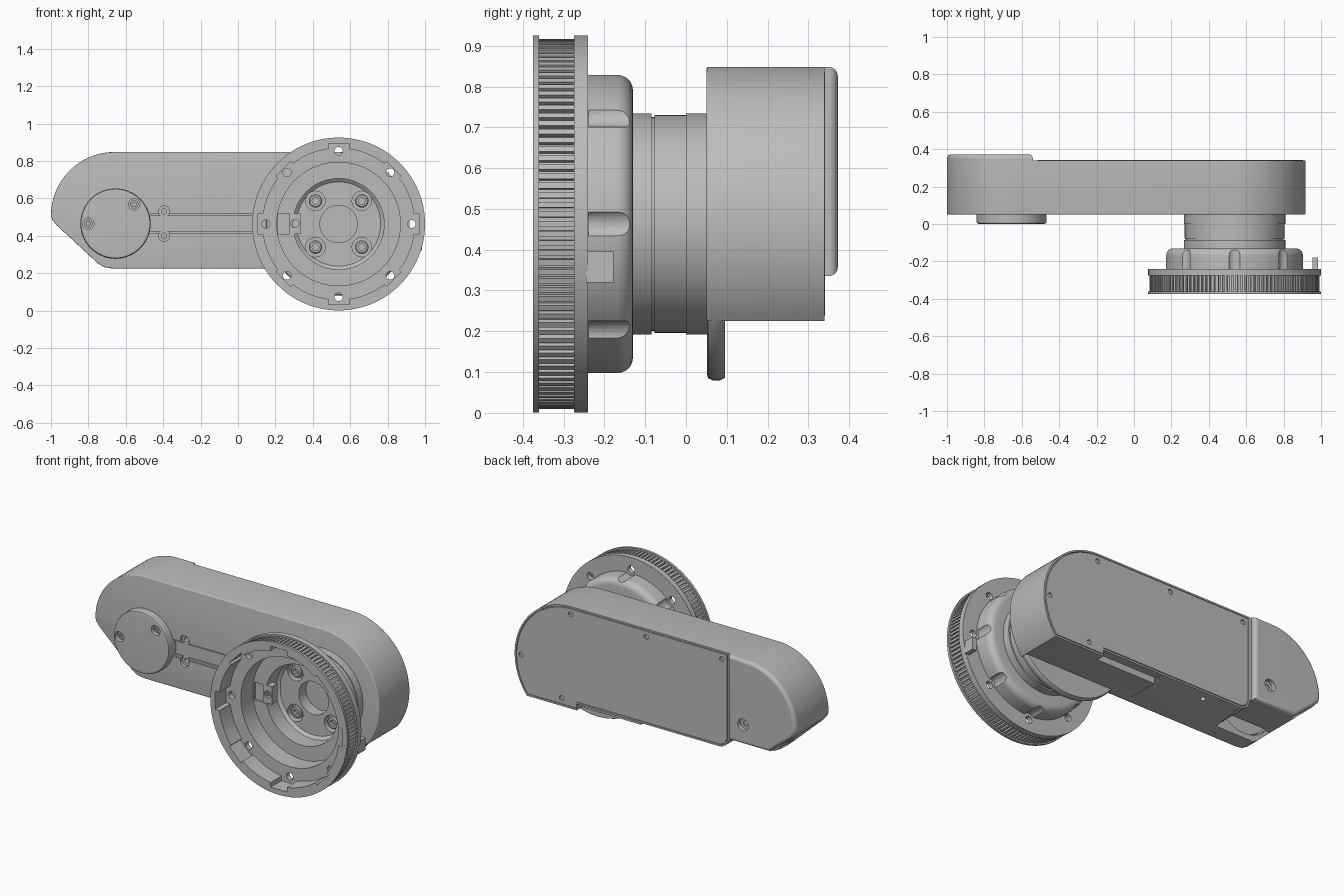
import bpy, bmesh
from math import pi, cos, sin, asin, radians, degrees
from mathutils import Matrix

cube = bpy.data.objects.get("Cube")
if cube:
    bpy.data.objects.remove(cube, do_unlink=True)

grey = bpy.data.materials.new("plain grey")
grey.use_nodes = True
grey.diffuse_color = (0.5, 0.5, 0.5, 1)
grey.node_tree.nodes["Principled BSDF"].inputs["Base Color"].default_value = (0.5, 0.5, 0.5, 1)

CX, CZ = 0.538, 0.463        # pulley axis
PX, PZ = -0.655, 0.465       # round cap axis
BOTTOM, RAISED = 0.225, 0.264    # arm underside, and its raised back edge
END_X, END_R = 0.533, 0.385      # round end of the arm, level with the pulley


def smooth(mesh):
    mesh.shade_smooth()
    mesh.set_sharp_from_angle(angle=radians(30))


def finish(name, bm):
    bmesh.ops.recalc_face_normals(bm, faces=bm.faces)
    mesh = bpy.data.meshes.new(name)
    bm.to_mesh(mesh)
    bm.free()
    mesh.materials.append(grey)
    obj = bpy.data.objects.new(name, mesh)
    bpy.context.collection.objects.link(obj)
    smooth(mesh)
    return obj


def lathe(name, profile, x, z, steps=96):
    """Revolve a closed (radius, y) profile round the y axis."""
    bm = bmesh.new()
    vs = [bm.verts.new((r, y, 0)) for r, y in profile]
    es = [bm.edges.new((vs[i - 1], vs[i])) for i in range(len(vs))]
    bmesh.ops.spin(bm, geom=vs + es, cent=(0, 0, 0), axis=(0, 1, 0),
                   angle=2 * pi, steps=steps, use_merge=True)
    bmesh.ops.remove_doubles(bm, verts=bm.verts, dist=1e-5)
    loose = [e for e in bm.edges if not e.link_faces]
    bmesh.ops.delete(bm, geom=loose, context='EDGES')
    bmesh.ops.translate(bm, verts=bm.verts, vec=(x, 0, z))
    return finish(name, bm)


def prism(name, outline, y0, y1, bevel_y=None, width=0.01):
    """Extrude an (x, z) outline along y, optionally rounding one end."""
    bm = bmesh.new()
    face = bm.faces.new([bm.verts.new((x, y0, z)) for x, z in outline])
    ext = bmesh.ops.extrude_face_region(bm, geom=[face])["geom"]
    new = [v for v in ext if isinstance(v, bmesh.types.BMVert)]
    bmesh.ops.translate(bm, verts=new, vec=(0, y1 - y0, 0))
    if bevel_y is not None:
        rim = [e for e in bm.edges if all(abs(v.co.y - bevel_y) < 1e-5 for v in e.verts)]
        bmesh.ops.bevel(bm, geom=rim, offset=width, segments=4, profile=0.5, affect='EDGES')
    return finish(name, bm)


def arc(x, z, r, a0, a1, n=24):
    return [(x + r * cos(radians(a0 + (a1 - a0) * i / n)),
             z + r * sin(radians(a0 + (a1 - a0) * i / n))) for i in range(n + 1)]


def rod(x, z, r, y0, y1, n=24):
    return prism("rod", arc(x, z, r, 0, 360 - 360 / n, n - 1), y0, y1)


def box(name, x0, x1, y0, y1, z0, z1):
    return prism(name, [(x0, z0), (x1, z0), (x1, z1), (x0, z1)], y0, y1)


def spoke_box(name, radius, depth, width, y0, y1, angle):
    """Box set radially round the pulley axis."""
    b = box(name, radius - depth / 2, radius + depth / 2, y0, y1, -width / 2, width / 2)
    b.data.transform(Matrix.Translation((CX, 0, CZ)) @ Matrix.Rotation(radians(angle), 4, 'Y'))
    return b


def cut(target, cutters):
    for c in cutters:
        c.hide_render = True
        mod = target.modifiers.new("cut", 'BOOLEAN')
        mod.operation, mod.solver, mod.object = 'DIFFERENCE', 'EXACT', c
    bpy.context.view_layer.update()
    graph = bpy.context.evaluated_depsgraph_get()
    mesh = bpy.data.meshes.new_from_object(target.evaluated_get(graph))
    target.modifiers.clear()
    target.data = mesh
    smooth(mesh)
    for c in cutters:
        bpy.data.objects.remove(c, do_unlink=True)


def flatten_large_faces(obj):
    mod = obj.modifiers.new("weighted_normal", 'WEIGHTED_NORMAL')
    mod.keep_sharp = True


def ring(radius, count, start=0):
    for i in range(count):
        a = radians(start + 360 * i / count)
        yield CX + radius * cos(a), CZ + radius * sin(a)


# Pulley, cup and neck as one turned part
cup_round = [(0.327 + 0.04 * cos(radians(a)), -0.17 + 0.04 * sin(radians(a)))
             for a in range(0, 91, 15)]
pulley = lathe("pulley_hub", [
    (0.405, -0.375), (0.462, -0.375), (0.462, -0.36), (0.44, -0.36), (0.44, -0.275),
    (0.462, -0.275), (0.462, -0.24), (0.367, -0.24)] + cup_round + [
    (0.271, -0.13), (0.271, -0.085), (0.262, -0.085), (0.262, -0.077), (0.267, -0.077),
    (0.267, 0), (0.271, 0), (0.271, 0.06), (0, 0.06), (0, 0.03), (0.1, 0.03), (0.1, -0.04),
    (0.225, -0.04), (0.243, -0.055), (0.243, -0.155), (0.33, -0.155), (0.33, -0.27),
    (0.405, -0.27)], CX, CZ, 128)
cutters = [rod(x, z, 0.022, -0.3, -0.2) for x, z in ring(0.39, 8)]
cutters += [rod(x, z, 0.037, -0.2395, -0.1) for x, z in ring(0.388, 8)]
cutters += [rod(x, z, 0.052, -0.1, 0.01) for x, z in ring(0.175, 4, 45)]
cutters.append(box("key_slot", 0.215, 0.32, -0.2, -0.14, 0.41, 0.52))
for i in range(8):
    depth = 0.06 if i % 2 == 0 else 0.034
    cutters.append(spoke_box("notch", 0.4, depth, 0.11, -0.4, -0.2705, 45 * i))
cut(pulley, cutters)

# Belt teeth
bm = bmesh.new()
TEETH = 120
for i in range(TEETH):
    m = (Matrix.Translation((CX, -0.3175, CZ)) @ Matrix.Rotation(2 * pi * i / TEETH, 4, 'Y')
         @ Matrix.Translation((0.444, 0, 0)) @ Matrix.Diagonal((0.02, 0.085, 0.014, 1)))
    bmesh.ops.create_cube(bm, size=1, matrix=m)
finish("belt_teeth", bm)

# Hub screws, locating tab and inner key
for x, z in ring(0.175, 4, 45):
    screw = lathe("hub_screw", [(0, 0.02), (0.036, 0.02), (0.036, -0.03), (0.03, -0.036),
                                (0, -0.036)], x, z, 24)
    cut(screw, [rod(x, z, 0.02, -0.06, -0.01, 6)])
box("locating_tab", 0.955, 0.985, -0.245, -0.178, 0.32, 0.395)
key = box("inner_key", 0.275, 0.335, -0.15, -0.1, 0.41, 0.52)
cut(key, [rod(0.305, 0.465, 0.022, -0.2, -0.12)])

# Mounting disc against the arm
lathe("mounting_disc", [(0, 0.051), (0.365, 0.051), (0.378, 0.054), (0.383, 0.065),
                        (0.383, 0.083), (0.377, 0.095), (0, 0.095)], END_X, CZ, 64)


# Arm housing
def round_end(inset):
    r = END_R - inset
    start = -degrees(asin((CZ - BOTTOM - inset) / r))
    return arc(END_X, CZ, r, start, 90, 40)


nose = arc(-0.66, 0.508, 0.34, 90, 180) + [(-0.993, 0.485), (-0.968, 0.455)]
arm_outline = round_end(0) + nose + [(-0.75, 0.253), (-0.715, 0.232), (-0.67, BOTTOM)]
arm = prism("arm_housing", arm_outline, 0.34, 0.05, 0.05, 0.006)


def plate_outline(inset):
    left, low = -0.53 + inset, RAISED + inset
    return (round_end(inset) + [(left, CZ + END_R - inset)]
            + arc(left + 0.06, low + 0.06, 0.06, 180, 270, 8)
            + [(0.5, low), (0.5, BOTTOM + inset)])


def underside_wedge():
    """Sloped cutter that lifts the back edge of the underside."""
    wedge = box("wedge", -0.7, 0.1, 0.07, 0.34, 0.1, BOTTOM)
    for v in wedge.data.vertices:
        if v.co.y > 0.3 and v.co.z > 0.2:
            v.co.z = RAISED
    return wedge


undercut = ([(-1.1, 0.335), (-1.1, 0.1), (-0.459, 0.1)]
            + arc(-0.459, RAISED + 0.071, 0.071, 270, 180, 8))
cutters = [prism("plate_seat", plate_outline(0.01), 0.328, 0.4),
           underside_wedge(),
           box("bottom_step", 0.09, 0.5, 0.29, 0.4, 0.1, RAISED),
           prism("nose_undercut", undercut, 0.14, 0.4),
           rod(PX, PZ, 0.2, 0.11, 0.2, 48),
           box("cable_channel", -0.5, 0.3, 0, 0.07, 0.425, 0.505),
           box("channel_step", -0.5, 0.3, 0, 0.06, 0.413, 0.517)]
for z in (0.4, 0.53):
    cutters.append(rod(-0.395, z, 0.03, 0, 0.07))
    cutters.append(rod(-0.395, z, 0.014, 0, 0.1))
side_hole = rod(0, 0, 0.015, -0.05, 0.05, 16)
side_hole.data.transform(Matrix.Translation((-0.24, 0.29, 0.25)) @ Matrix.Rotation(pi / 2, 4, 'X'))
cut(arm, cutters + [side_hole])

# Back plate with screw holes
plate = prism("back_plate", plate_outline(0.014), 0.325, 0.341)
holes = [(-0.48, 0.8), (0.03, 0.8), (0.54, 0.8), (0.875, 0.465), (0.6, 0.275)]
cut(plate, [rod(x, z, 0.015, 0.33, 0.4, 16) for x, z in holes])

# Raised nose cover on the back
cover_outline = [(-0.54, 0.335), (-0.54, 0.848)] + nose + [(-0.82, 0.335)]
cover = prism("nose_cover", cover_outline, 0.15, 0.372, 0.372, 0.022)
cut(cover, [rod(-0.645, 0.455, 0.036, 0.345, 0.4), rod(-0.645, 0.455, 0.018, 0.3, 0.4, 6)])
flatten_large_faces(cover)

# Round front cap with two screws
cap = lathe("round_cap", [(0, 0.12), (0.188, 0.12), (0.188, 0.014), (0.184, 0.004),
                          (0.174, 0), (0, 0)], PX, PZ, 64)
spots = [(-0.8, 0.465), (-0.555, 0.568)]
cut(cap, [rod(x, z, 0.03, -0.02, 0.03) for x, z in spots])
flatten_large_faces(cap)
for x, z in spots:
    screw = rod(x, z, 0.022, 0.015, 0.04)
    screw.name = "cap_screw"
    cut(screw, [rod(x, z, 0.012, 0, 0.025, 6)])
